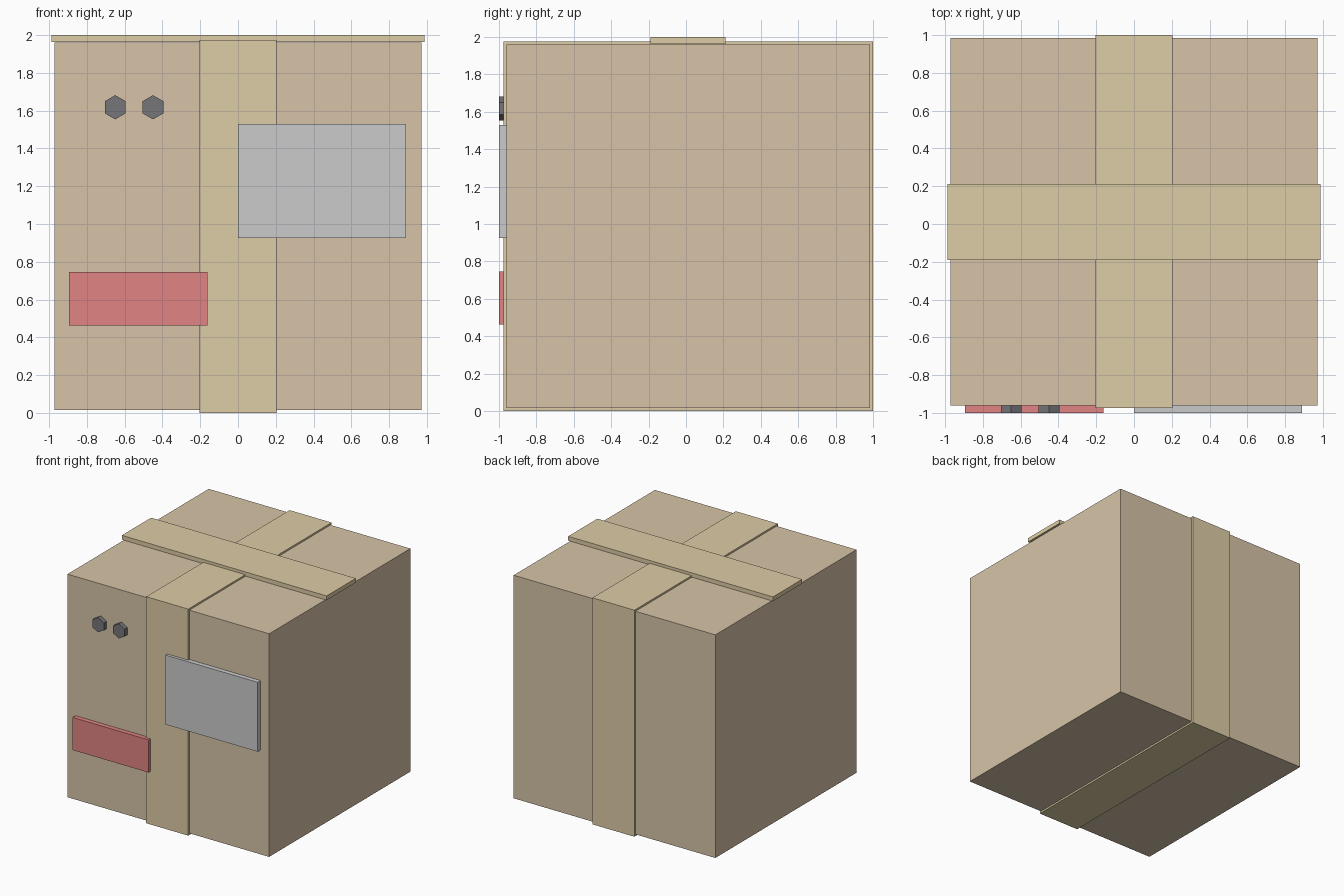
import bpy
import math

if "Cube" in bpy.data.objects:
    bpy.data.objects.remove(bpy.data.objects["Cube"])


def material(name, r, g, b):
    mat = bpy.data.materials.new(name)
    mat.diffuse_color = (r, g, b, 1)
    mat.use_nodes = True
    mat.node_tree.nodes["Principled BSDF"].inputs["Base Color"].default_value = mat.diffuse_color
    return mat


CARDBOARD = material("cardboard", 0.68, 0.55, 0.39)
TAPE = material("tape", 0.73, 0.61, 0.38)
WHITE = material("paper", 0.83, 0.83, 0.81)
RED = material("red", 0.75, 0.23, 0.23)
DARK = material("dark", 0.18, 0.18, 0.19)


def box(name, x, y, z, mat):
    """Box from its (low, high) extents on each axis."""
    bpy.ops.mesh.primitive_cube_add(
        size=1, location=[(a + b) / 2 for a, b in (x, y, z)])
    obj = bpy.context.object
    obj.name = name
    obj.scale = [b - a for a, b in (x, y, z)]
    bpy.ops.object.transform_apply(location=False, rotation=False, scale=True)
    obj.data.materials.append(mat)
    return obj


# Carton
box("carton", (-0.9725, 0.9725), (-0.96, 0.985), (0.015, 1.96), CARDBOARD)

# Tape wrapped round the front, top, back and bottom
box("wrap_tape", (-0.2025, 0.2025), (-0.975, 1.0), (0, 1.975), TAPE)

# Tape across the top, overhanging slightly at both ends
box("top_tape", (-0.9875, 0.9875), (-0.19, 0.2125), (1.963, 2.0), TAPE)

# Labels on the front
box("white_label", (0, 0.89), (-1.0, -0.955), (0.925, 1.53), WHITE)
box("red_label", (-0.895, -0.162), (-1.0, -0.955), (0.462, 0.747), RED)

# Pair of six-sided dots on the front, corner up
for name, x in (("left_dot", -0.65), ("right_dot", -0.45)):
    bpy.ops.mesh.primitive_cylinder_add(
        vertices=6, radius=0.064, depth=0.045,
        location=(x, -0.9775, 1.618), rotation=(math.pi / 2, 0, 0))
    dot = bpy.context.object
    dot.name = name
    dot.data.materials.append(DARK)
